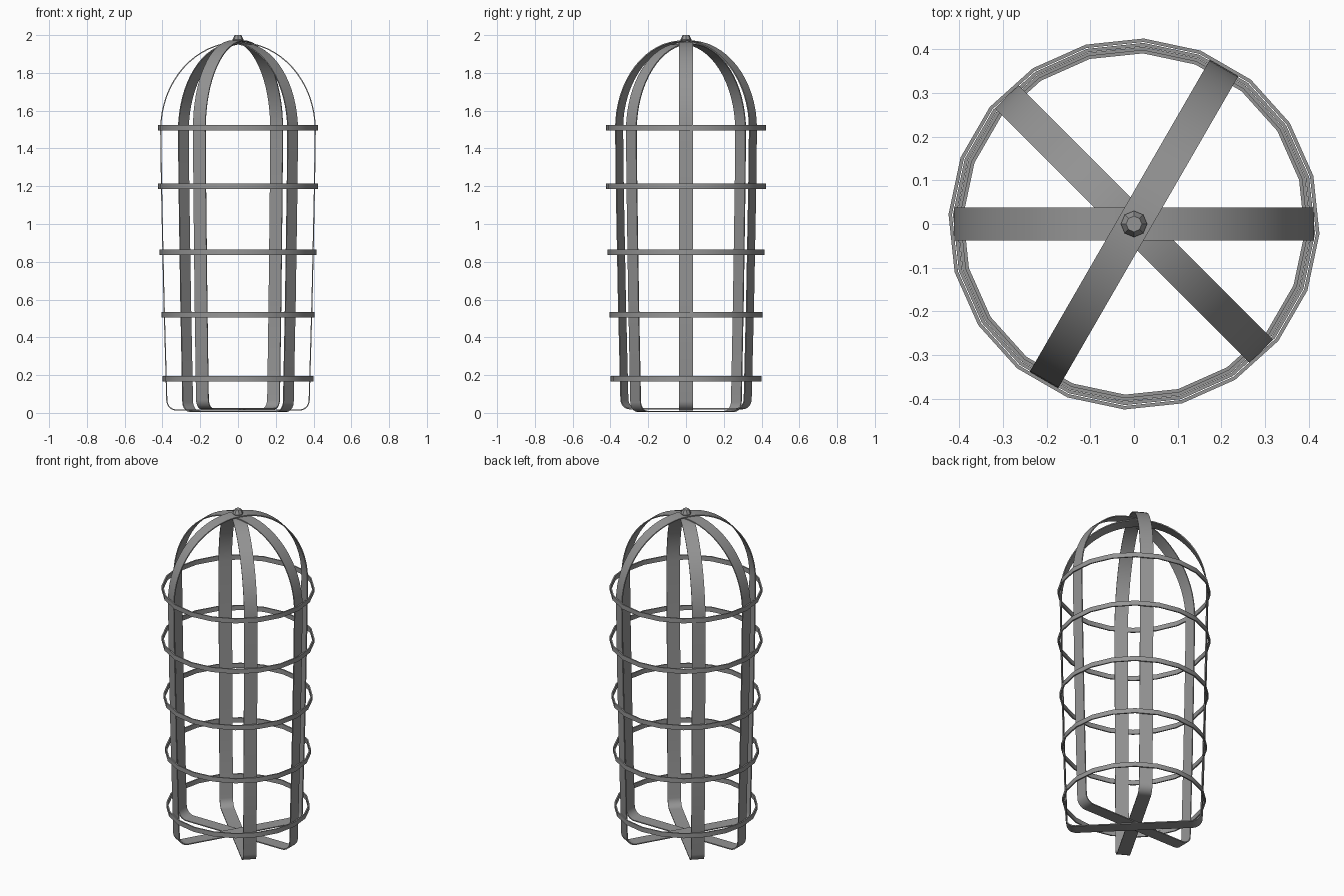
import bpy, bmesh, math
from mathutils import Matrix, Vector

cube = bpy.data.objects.get("Cube")
if cube:
    bpy.data.objects.remove(cube)

GREY = (0.3, 0.3, 0.3, 1)
metal = bpy.data.materials.new("grey metal")
metal.diffuse_color = GREY
metal.use_nodes = True
metal.node_tree.nodes["Principled BSDF"].inputs["Base Color"].default_value = GREY


def finish(bm, name):
    bmesh.ops.recalc_face_normals(bm, faces=bm.faces)
    mesh = bpy.data.meshes.new(name)
    bm.to_mesh(mesh)
    bm.free()
    mesh.materials.append(metal)
    obj = bpy.data.objects.new(name, mesh)
    bpy.context.collection.objects.link(obj)
    bpy.ops.object.select_all(action="DESELECT")
    obj.select_set(True)
    bpy.context.view_layer.objects.active = obj
    bpy.ops.object.shade_smooth_by_angle(angle=math.radians(35))
    return obj


def sweep(bm, sections):
    """Join a closed series of four-point sections with quads."""
    rows = [[bm.verts.new(p) for p in s] for s in sections]
    for i, a in enumerate(rows):
        b = rows[(i + 1) % len(rows)]
        for j in range(4):
            k = (j + 1) % 4
            bm.faces.new((a[j], a[k], b[k], b[j]))


def strap_outline():
    """Right half from the bottom centre to the crown, then mirrored."""
    half = [Vector((0, 0.012))]
    for i in range(6):                       # rounded bottom corner
        a = math.radians(-90 + 17 * i)
        half.append(Vector((0.325 + 0.055 * math.cos(a), 0.067 + 0.055 * math.sin(a))))
    half += [Vector((0.395, 0.6)), Vector((0.408, 1.2))]
    for i in range(17):                      # domed top
        a = math.radians(90 * i / 16)
        half.append(Vector((0.412 * math.cos(a), 1.5 + 0.465 * math.sin(a))))
    return half + [Vector((-p.x, p.y)) for p in half[-2:0:-1]]


def strap(name, angle, lift, width=0.075, thick=0.006):
    pts = strap_outline()
    turn = Matrix.Rotation(math.radians(angle), 3, "Z")
    sections = []
    for i, p in enumerate(pts):
        t = (pts[(i + 1) % len(pts)] - pts[i - 1]).normalized()
        q = p - Vector((t.y, -t.x)) * thick
        sections.append([turn @ Vector((v.x, s * width / 2, v.y + lift))
                         for v, s in ((p, -1), (p, 1), (q, 1), (q, -1))])
    bm = bmesh.new()
    sweep(bm, sections)
    finish(bm, name)


def ring(name, z, radius, height=0.028, thick=0.008, sides=20):
    sections = []
    for i in range(sides):
        a = 2 * math.pi * i / sides - math.radians(3)
        sections.append([(r * math.cos(a), r * math.sin(a), z + h * height / 2)
                         for r, h in ((radius, -1), (radius, 1),
                                      (radius - thick, 1), (radius - thick, -1))])
    bm = bmesh.new()
    sweep(bm, sections)
    finish(bm, name)


# Three closed straps stacked on each other where they cross
strap("lower_strap", -45, -0.007)
strap("middle_strap", 0, 0.0)
strap("upper_strap", 60, 0.007)

# Five hoops, widening upwards
for n, (z, r) in enumerate(((0.18, 0.399), (0.52, 0.406), (0.85, 0.415),
                            (1.2, 0.425), (1.51, 0.425))):
    ring(f"hoop_{n + 1}", z, r)

# Tapered knob on the crown
bm = bmesh.new()
for r1, r2, z1, z2 in ((0.02, 0.03, 1.955, 1.976), (0.03, 0.018, 1.976, 2.0)):
    bmesh.ops.create_cone(bm, cap_ends=True, segments=8, radius1=r1, radius2=r2,
                          depth=z2 - z1, matrix=Matrix.Translation((0, 0, (z1 + z2) / 2)))
bmesh.ops.remove_doubles(bm, verts=bm.verts, dist=0.0005)
finish(bm, "crown_knob")
